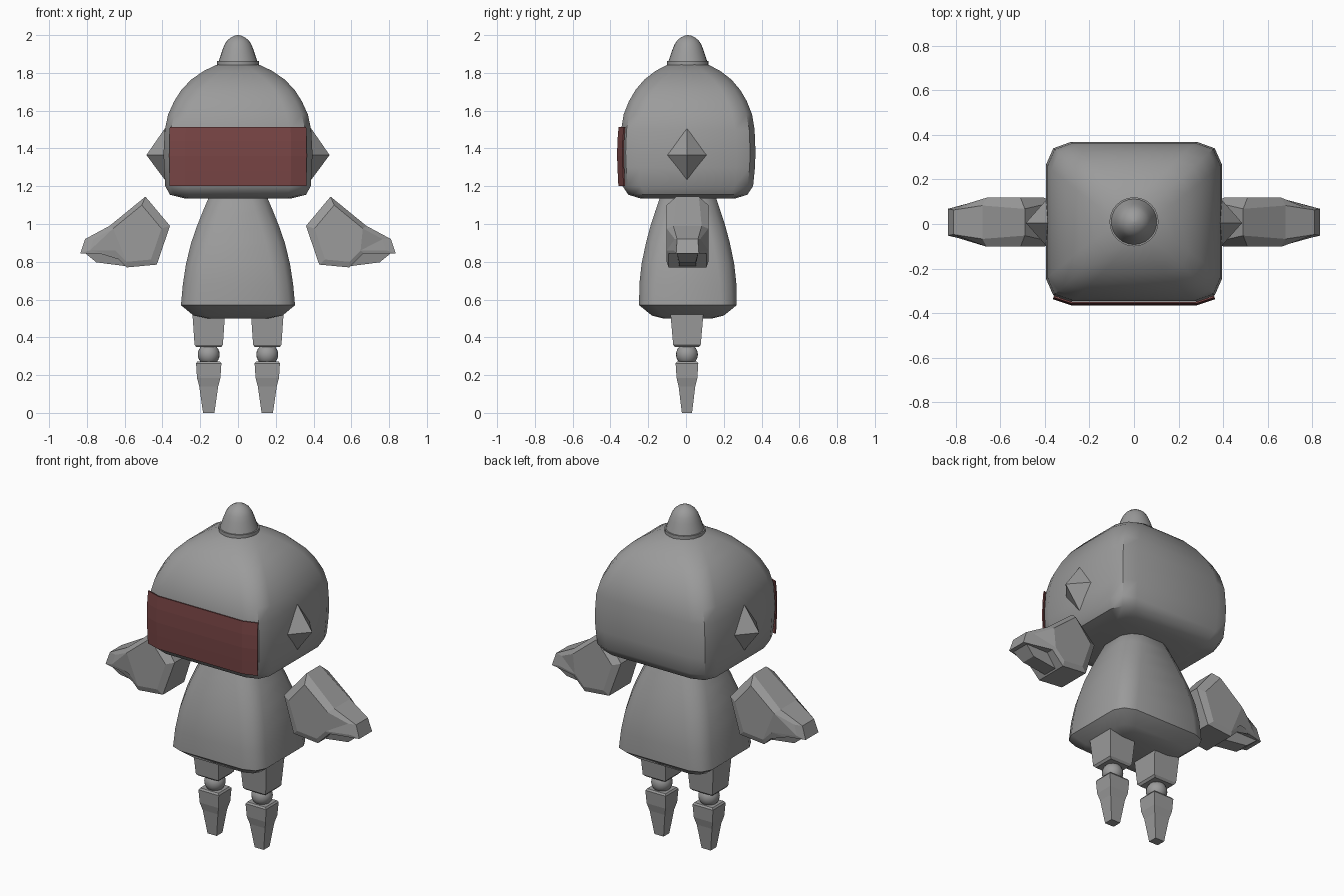
import bpy, bmesh, math

if "Cube" in bpy.data.objects:
    bpy.data.objects.remove(bpy.data.objects["Cube"])


def material(name, rgb):
    m = bpy.data.materials.new(name)
    m.diffuse_color = (*rgb, 1)
    m.use_nodes = True
    m.node_tree.nodes["Principled BSDF"].inputs["Base Color"].default_value = m.diffuse_color
    return m


GREY = material("plain grey", (0.33, 0.33, 0.33))
RED = material("dark red", (0.19, 0.06, 0.06))


def finish(name, bm, mat=GREY, angle=None):
    bmesh.ops.recalc_face_normals(bm, faces=bm.faces)
    me = bpy.data.meshes.new(name)
    bm.to_mesh(me)
    bm.free()
    ob = bpy.data.objects.new(name, me)
    bpy.context.collection.objects.link(ob)
    me.materials.append(mat)
    if angle:
        bpy.ops.object.select_all(action='DESELECT')
        ob.select_set(True)
        bpy.context.view_layer.objects.active = ob
        bpy.ops.object.shade_smooth_by_angle(angle=math.radians(angle))
    return ob


def loft(bm, rings):
    """Skin a stack of equal-length point rings and cap both ends."""
    vs = [[bm.verts.new(p) for p in r] for r in rings]
    n = len(vs[0])
    for a, b in zip(vs, vs[1:]):
        for i in range(n):
            bm.faces.new((a[i], a[(i + 1) % n], b[(i + 1) % n], b[i]))
    bm.faces.new(vs[0][::-1])
    bm.faces.new(vs[-1])
    return bm


def soft_square(z, hx, hy, c, k, cy=0.01):
    """Rectangle ring with two-segment corners; c = corner size, k = corner cut."""
    pts = []
    for sx, sy in ((1, 1), (-1, 1), (-1, -1), (1, -1)):
        corner = [(1, 1 - c), (1 - k, 1 - k), (1 - c, 1)]
        if sx * sy < 0:
            corner.reverse()
        pts += [(sx * u * hx, cy + sy * v * hy, z) for u, v in corner]
    return pts


def square(z, hx, hy, cx=0, cy=0.005):
    return [(cx + hx, cy + hy, z), (cx - hx, cy + hy, z),
            (cx - hx, cy - hy, z), (cx + hx, cy - hy, z)]


def circle(z, r, n=24):
    return [(r * math.cos(math.tau * i / n), 0.01 + r * math.sin(math.tau * i / n), z)
            for i in range(n)]


# Head: rounded box that closes into a dome
head = [(1.135, .28, .25, .28, .09), (1.155, .36, .315, .28, .08), (1.2, .385, .345, .28, .08),
        (1.3, .392, .355, .28, .08), (1.38, .394, .358, .28, .08), (1.5, .387, .353, .29, .08),
        (1.58, .37, .34, .31, .09), (1.65, .338, .312, .33, .10), (1.71, .3, .277, .36, .11),
        (1.765, .247, .23, .42, .14), (1.81, .182, .172, .52, .2), (1.84, .12, .115, .66, .27),
        (1.853, .06, .06, .73, .29)]
finish("head", loft(bmesh.new(), [soft_square(*r) for r in head]), angle=40)

# Antenna: thin collar and rounded knob
finish("antenna_collar", loft(bmesh.new(), [circle(1.835, .11), circle(1.862, .11)]), angle=40)
knob = [(1.86, .103), (1.89, .093), (1.92, .083), (1.95, .071), (1.972, .057), (1.988, .037),
        (1.997, .017), (2.0, .004)]
finish("antenna_knob", loft(bmesh.new(), [circle(*r) for r in knob]), angle=50)

# Visor: thin plate wrapped round the front of the head
bm = bmesh.new()
rows = [(1.2, .004), (1.28, 0), (1.36, -.003), (1.44, -.001), (1.513, .005)]
grid = [[bm.verts.new((x * (1 - dy), y + dy, z))
         for x, y in ((-.363, -.334), (-.28, -.362), (.28, -.362), (.363, -.334))]
        for z, dy in rows]
for a, b in zip(grid, grid[1:]):
    for i in range(3):
        bm.faces.new((a[i], a[i + 1], b[i + 1], b[i]))
visor = finish("visor", bm, RED)
solid = visor.modifiers.new("thickness", 'SOLIDIFY')
solid.thickness = .008

# Body: tapered egg with a chamfered foot
body = [(.5, .16, .13, .3, .1), (.515, .235, .19, .3, .1), (.57, .302, .258, .32, .1),
        (.68, .292, .257, .34, .11), (.79, .275, .245, .37, .12), (.9, .248, .222, .4, .14),
        (.99, .217, .198, .45, .16), (1.07, .185, .172, .5, .18), (1.14, .155, .148, .55, .2),
        (1.17, .12, .115, .6, .22)]
finish("body", loft(bmesh.new(), [soft_square(*r) for r in body]), angle=45)

# Arm outline in x, z with the half depth at the edge and at the chamfer
outline = [(.49, 1.145, .06), (.68, .99, .075), (.81, .92, .055), (.835, .845, .06),
           (.665, .845, .1), (.59, .77, .1), (.43, .785, .1), (.36, .99, .09)]

for side, s in (("left", -1), ("right", 1)):
    # Ear: four-sided spike
    bm = bmesh.new()
    loop = [bm.verts.new((s * .388, y, z)) for y, z in
            ((.005, 1.235), (.115, 1.365), (.005, 1.505), (-.105, 1.365))]
    for x in (.485, .29):
        tip = bm.verts.new((s * x, .005, 1.365))
        for i in range(4):
            bm.faces.new((loop[i], loop[(i + 1) % 4], tip))
    finish(side + "_ear_spike", bm)

    # Arm: chamfered slab, wide at the shoulder and narrow at the tip
    cx, cz = .585, .92
    rings = []
    for sy in (-1, 1):
        inner = [(s * (cx + (x - cx) * .8), .008 + sy * (.11 if x < .7 else h + .012),
                  cz + (z - cz) * .8) for x, z, h in outline]
        edge = [(s * x, .008 + sy * h, z) for x, z, h in outline]
        rings += [inner, edge] if sy < 0 else [edge, inner]
    bm = loft(bmesh.new(), rings)
    bmesh.ops.triangulate(bm, faces=[f for f in bm.faces if len(f.verts) > 4])
    finish(side + "_arm", bm)

    # Grip block under the arm tip
    grip = [(.58, .775), (.75, .797), (.815, .85), (.6, .85)]
    finish(side + "_grip", loft(bmesh.new(), [
        [(s * x, .008 + y * (1 if z > .82 else .75), z) for x, z in grip]
        for y in (-.058, .058)]))

    # Leg: thigh, ball knee and stepped shin
    lx = s * .155
    thigh = [(.58, .09, .092), (.36, .075, .073), (.348, .065, .063)]
    finish(side + "_thigh", loft(bmesh.new(), [square(*r, lx) for r in thigh]))
    bm = bmesh.new()
    bmesh.ops.create_uvsphere(bm, u_segments=20, v_segments=12, radius=.058)
    bmesh.ops.translate(bm, verts=bm.verts, vec=(lx, .005, .309))
    finish(side + "_knee", bm, angle=60)
    shin = [(.272, .06, .053), (.262, .067, .06), (.185, .062, .055), (.14, .05, .044),
            (0, .03, .027)]
    finish(side + "_shin", loft(bmesh.new(), [square(*r, lx) for r in shin]))
